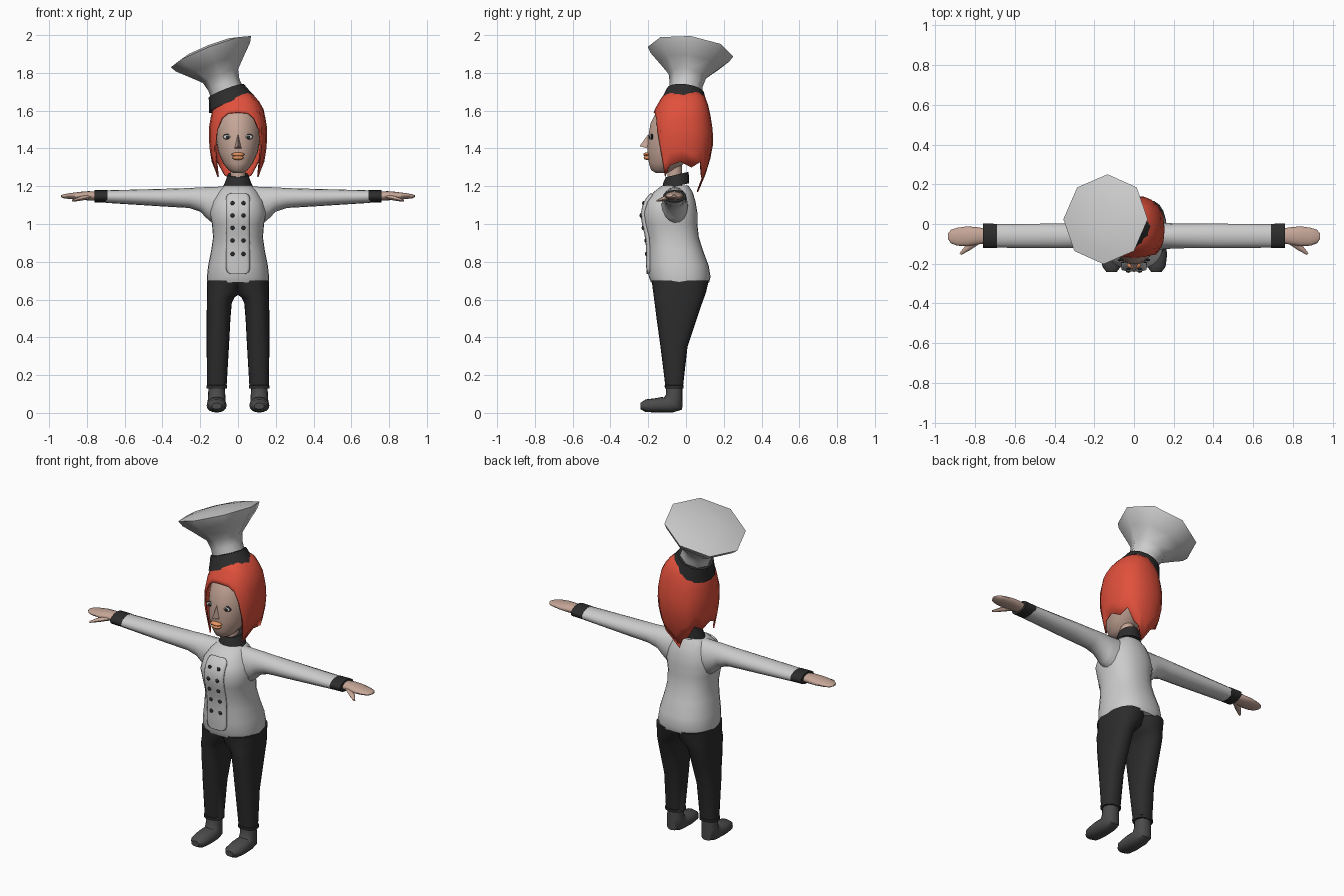
import bpy, bmesh, math
from mathutils import Vector as V

if "Cube" in bpy.data.objects:
    bpy.data.objects.remove(bpy.data.objects["Cube"])


def material(name, rgb):
    m = bpy.data.materials.new(name)
    m.diffuse_color = (*rgb, 1)
    m.use_nodes = True
    m.node_tree.nodes["Principled BSDF"].inputs["Base Color"].default_value = m.diffuse_color
    return m


DARK = material("dark_cloth", (0.025, 0.025, 0.025))
SHOE = material("shoe_grey", (0.07, 0.07, 0.07))
HAIR = material("red_hair", (0.75, 0.08, 0.045))
SKIN = material("skin", (0.56, 0.38, 0.31))
LIPS = material("lips", (0.8, 0.3, 0.12))


def finish(name, bm, mat=None, mirror=False, angle=50, thick=0):
    bmesh.ops.recalc_face_normals(bm, faces=bm.faces)
    me = bpy.data.meshes.new(name)
    bm.to_mesh(me)
    bm.free()
    ob = bpy.data.objects.new(name, me)
    bpy.context.collection.objects.link(ob)
    if mat:
        me.materials.append(mat)
    bpy.ops.object.select_all(action='DESELECT')
    ob.select_set(True)
    bpy.context.view_layer.objects.active = ob
    bpy.ops.object.shade_smooth_by_angle(angle=math.radians(angle))
    if thick:
        s = ob.modifiers.new("thickness", 'SOLIDIFY')
        s.thickness, s.offset = thick, 0
    if mirror:
        ob.modifiers.new("mirror", 'MIRROR')
    return ob


def spow(t, p):
    return math.copysign(abs(t) ** (2 / p), t)


def ring(c, u, v, n=20, p=2.0):
    c, u, v = V(c), V(u), V(v)
    return [c + u * spow(math.cos(a), p) + v * spow(math.sin(a), p)
            for a in (2 * math.pi * i / n for i in range(n))]


def loft(name, rings, mat=None, caps=True, **kw):
    bm = bmesh.new()
    vs = [[bm.verts.new(q) for q in r] for r in rings]
    for a, b in zip(vs, vs[1:]):
        for i in range(len(a)):
            j = (i + 1) % len(a)
            bm.faces.new((a[i], a[j], b[j], b[i]))
    if caps:
        bm.faces.new(vs[0])
        bm.faces.new(vs[-1])
    return finish(name, bm, mat, **kw)


def level(z, x0, x1, y0, y1, n=20, p=2.0):
    """Horizontal ring filling the given x and y ranges."""
    return ring(((x0 + x1) / 2, (y0 + y1) / 2, z),
                ((x1 - x0) / 2, 0, 0), (0, (y1 - y0) / 2, 0), n, p)


def interp(rows, z):
    rows = sorted(rows)
    for a, b in zip(rows, rows[1:]):
        if z <= b[0]:
            t = (z - a[0]) / (b[0] - a[0])
            return [p + (q - p) * t for p, q in zip(a, b)]
    return list(rows[-1])


def ball(name, c, r, mat=None, mirror=False):
    bm = bmesh.new()
    bmesh.ops.create_uvsphere(bm, u_segments=14, v_segments=8, radius=1)
    for v in bm.verts:
        v.co = V(c) + v.co * V(r)
    return finish(name, bm, mat, mirror)


# Jacket body: z, half width, front y, back y
BODY = [(0.69, .163, -.185, .122), (0.72, .165, -.197, .13), (0.78, .158, -.20, .12),
        (0.86, .142, -.20, .09), (0.93, .132, -.205, .068), (1.00, .138, -.223, .06),
        (1.06, .15, -.23, .06), (1.12, .135, -.212, .05), (1.17, .105, -.17, .035),
        (1.205, .07, -.125, .012)]
loft("jacket_body", [level(z, -w, w, f, b, 28, 2.3) for z, w, f, b in BODY])


def chest_y(x, z):
    _, w, f, b = interp(BODY, z)
    return (f + b) / 2 - (b - f) / 2 * (1 - abs(x / w) ** 2.3) ** (1 / 2.3)


# Sleeves, cuffs and hands: x, bottom z, top z, half depth
ARM = [(.05, 1.0, 1.2, .07), (.13, 1.0, 1.196, .07), (.165, 1.03, 1.195, .066), (.2, 1.065, 1.194, .063),
       (.26, 1.085, 1.19, .062), (.4, 1.093, 1.186, .062), (.7, 1.112, 1.178, .059)]


def xring(x, z0, z1, d, y=-.06):
    return ring((x, y, (z0 + z1) / 2), (0, d, 0), (0, 0, (z1 - z0) / 2), 16)


loft("sleeves", [xring(*a) for a in ARM], mirror=True)
loft("cuffs", [xring(.69, 1.113, 1.179, .061), xring(.76, 1.115, 1.18, .062)], DARK, mirror=True)
loft("hands", [xring(.74, 1.125, 1.17, .036), xring(.79, 1.125, 1.174, .044),
               xring(.84, 1.128, 1.17, .05, -.062), xring(.89, 1.132, 1.163, .045, -.064),
               xring(.922, 1.136, 1.158, .034, -.063), xring(.937, 1.143, 1.152, .014, -.062)],
     SKIN, mirror=True)
loft("thumbs", [ring((.79, -.085, 1.145), (.014, .014, 0), (0, 0, .014), 8),
                ring((.84, -.122, 1.133), (.01, .012, 0), (0, 0, .011), 8),
                ring((.875, -.152, 1.123), (.004, .004, 0), (0, 0, .005), 8)], SKIN, mirror=True)

# Double-breasted front panel with rounded corners
bm = bmesh.new()
rows = []
for k in range(19):
    t = .5 - .5 * math.cos(math.pi * k / 18)
    z = .735 + .425 * t
    e = max(0, .03 - min(z - .735, 1.16 - z))
    hw = .032 + math.sqrt(max(0, .03 ** 2 - e * e))
    rows.append([bm.verts.new((hw * i / 4, chest_y(hw * i / 4, z) - .004, z)) for i in range(-4, 5)])
for a, b in zip(rows, rows[1:]):
    for i in range(8):
        bm.faces.new((a[i], a[i + 1], b[i + 1], b[i]))
finish("jacket_panel", bm, thick=.014)

# Two columns of buttons
for z in (1.11, 1.045, .98, .912, .842):
    ball("button_pair", (.029, chest_y(.029, z) - .012, z), (.011, .007, .011), DARK, True)

# Collar and neck
loft("collar", [ring((0, -.055, 1.2), (.078, 0, 0), (0, .07, .015)),
                ring((0, -.052, 1.235), (.063, 0, 0), (0, .068, .015)),
                ring((0, -.047, 1.262), (.055, 0, 0), (0, .06, .014))], DARK)
loft("neck", [level(z, -.04, .04, -.1, -.02, 14) for z in (1.2, 1.34)], SKIN)

# Trousers: z, inner x, outer x, front y, back y
LEG = [(.13, .058, .168, -.112, -.013), (.145, .058, .168, -.113, -.012), (.147, .06, .164, -.11, -.015),
       (.35, .048, .166, -.135, .008), (.5, .04, .166, -.156, .058), (.58, .033, .165, -.166, .085),
       (.61, .02, .165, -.17, .096), (.635, -.015, .165, -.173, .105), (.7, -.03, .163, -.182, .121)]
loft("trousers", [level(*r, 20, 2.4) for r in LEG], DARK, mirror=True)

# Shoes: y, z, half width, section vector y, section vector z
FOOT = [(-.062, .15, .042, .043, 0), (-.063, .09, .046, .044, -.006), (-.068, .05, .048, .048, -.032),
        (-.1, .043, .05, .03, -.041), (-.16, .04, .053, 0, -.038), (-.215, .038, .046, 0, -.033),
        (-.242, .036, .026, 0, -.016)]
loft("shoes", [ring((.113, y, z), (w, 0, 0), (0, a, b), 16, 2.2) for y, z, w, a, b in FOOT],
     SHOE, mirror=True)

# Head
HEAD = [(1.27, .025, -.16, -.09), (1.285, .05, -.185, -.05), (1.32, .078, -.197, -.01),
        (1.38, .105, -.205, .05), (1.45, .118, -.203, .1), (1.53, .12, -.19, .115),
        (1.6, .1, -.155, .1), (1.65, .07, -.11, .07), (1.68, .03, -.06, .03)]
loft("head", [level(z, -w, w, f, b, 22) for z, w, f, b in HEAD], SKIN)

# Nose, eyes and lips
bm = bmesh.new()
pts = [(0, -.2, 1.475), (-.021, -.196, 1.398), (.021, -.196, 1.398), (0, -.246, 1.412)]
bmesh.ops.convex_hull(bm, input=[bm.verts.new(p) for p in pts])
finish("nose", bm, SKIN)
ball("eye_rims", (.055, -.181, 1.462), (.027, .008, .015), DARK, True)
ball("eyes", (.055, -.185, 1.46), (.022, .008, .012), None, True)
ball("pupils", (.055, -.191, 1.46), (.01, .005, .01), DARK, True)
ball("upper_lip", (0, -.206, 1.368), (.036, .02, .011), LIPS)
ball("lower_lip", (0, -.204, 1.351), (.03, .02, .012), LIPS)

# Hair: a shell whose columns end at different heights (angle from front, end z)
SHELL = [(1.17, .10, -.15, .06), (1.3, .13, -.178, .115), (1.42, .15, -.19, .14), (1.5, .151, -.188, .137),
         (1.6, .135, -.165, .122), (1.67, .095, -.125, .1), (1.7, .05, -.08, .06)]
ENDS = [(0, 1.59), (18, 1.585), (32, 1.56), (43, 1.5), (52, 1.40), (60, 1.25), (72, 1.31), (90, 1.33),
        (110, 1.30), (130, 1.33), (148, 1.26), (164, 1.24), (180, 1.17)]
cols = [(-a, z) for a, z in ENDS[:0:-1]] + ENDS[:-1]
bm = bmesh.new()
grid = []
for a, end in cols:
    a, col = math.radians(a), []
    for k in range(9):
        z = 1.7 + (end - 1.7) * (k / 8) ** 1.4
        _, w, f, b = interp(SHELL, z)
        col.append(bm.verts.new((w * spow(math.sin(a), 2.4),
                                 (f + b) / 2 - (b - f) / 2 * spow(math.cos(a), 2.4), z)))
    grid.append(col)
for a, b in zip(grid, grid[1:] + grid[:1]):
    for i in range(8):
        bm.faces.new((a[i], a[i + 1], b[i + 1], b[i]))
bm.faces.new([c[0] for c in grid])
finish("hair", bm, HAIR, angle=35, thick=.008)

# Tilted hat with an eight-sided flared crown
axis = V((-.39, .13, 1)).normalized()
side = V((1, 0, .39)).normalized()
back = axis.cross(side)
base = V((-.035, -.012, 1.635))


def hat_ring(h, r, n=8):
    return ring(base + axis * h, side * r, back * r, n)


loft("hat_band", [hat_ring(h, r, 16) for h, r in ((0, .128), (.04, .112), (.075, .1), (.075, .07))], DARK)
loft("hat_crown", [hat_ring(h, r) for h, r in ((.05, .09), (.11, .088), (.16, .1), (.22, .16), (.268, .21),
                                               (.3, .228), (.318, .16), (.326, .07), (.327, .01))], angle=65)
